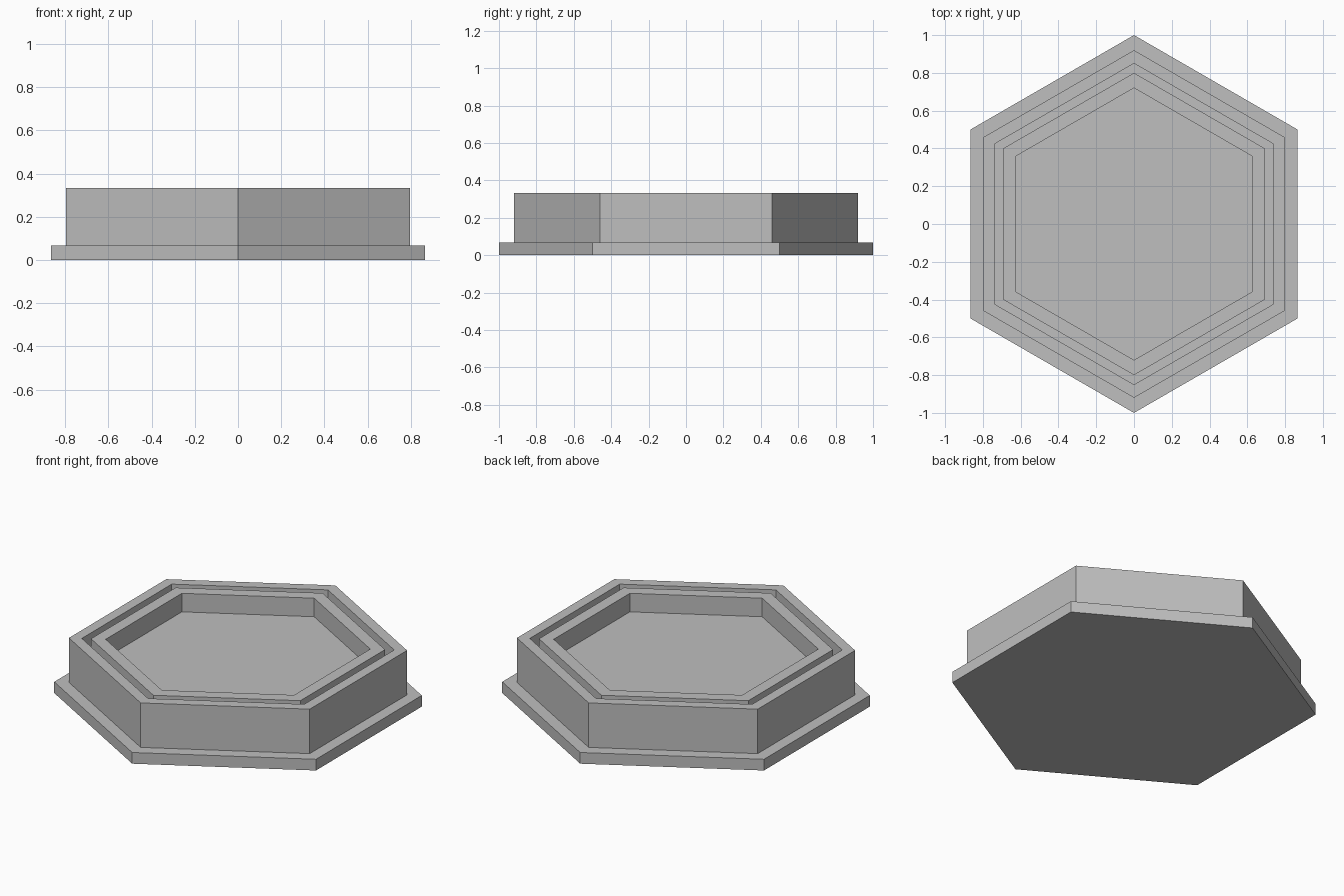
import bpy, bmesh, math

cube = bpy.data.objects.get("Cube")
if cube:
    bpy.data.objects.remove(cube, do_unlink=True)

# Plain grey material
grey = bpy.data.materials.new("grey")
colour = (0.52, 0.52, 0.52, 1)
grey.diffuse_color = colour
grey.use_nodes = True
grey.node_tree.nodes["Principled BSDF"].inputs["Base Color"].default_value = colour

SIDES = 6
FLANGE, TOP, FLOOR = 0.067, 0.333, 0.222


def hexagon(bm, radius, z):
    """Ring of vertices with corners pointing to the front and back."""
    angles = [math.tau * (i + 0.5) / SIDES for i in range(SIDES)]
    return [bm.verts.new((radius * math.cos(a), radius * math.sin(a), z)) for a in angles]


# Section from the underside, over the flange, rim, groove and inner ring, to the recess
section = [
    (1.0, 0), (1.0, FLANGE),
    (0.92, FLANGE), (0.92, TOP),
    (0.85, TOP), (0.85, FLOOR),
    (0.80, FLOOR), (0.80, TOP),
    (0.72, TOP), (0.72, FLOOR),
]
bm = bmesh.new()
rings = [hexagon(bm, r, z) for r, z in section]
for low, high in zip(rings, rings[1:]):
    for i in range(SIDES):
        j = (i + 1) % SIDES
        bm.faces.new((low[i], low[j], high[j], high[i]))

# Underside and recess floor
bm.faces.new(rings[0][::-1])
bm.faces.new(rings[-1])
bmesh.ops.recalc_face_normals(bm, faces=bm.faces)

mesh = bpy.data.meshes.new("hexagonal_tray")
bm.to_mesh(mesh)
bm.free()
mesh.materials.append(grey)
tray = bpy.data.objects.new("hexagonal_tray", mesh)
bpy.context.collection.objects.link(tray)
